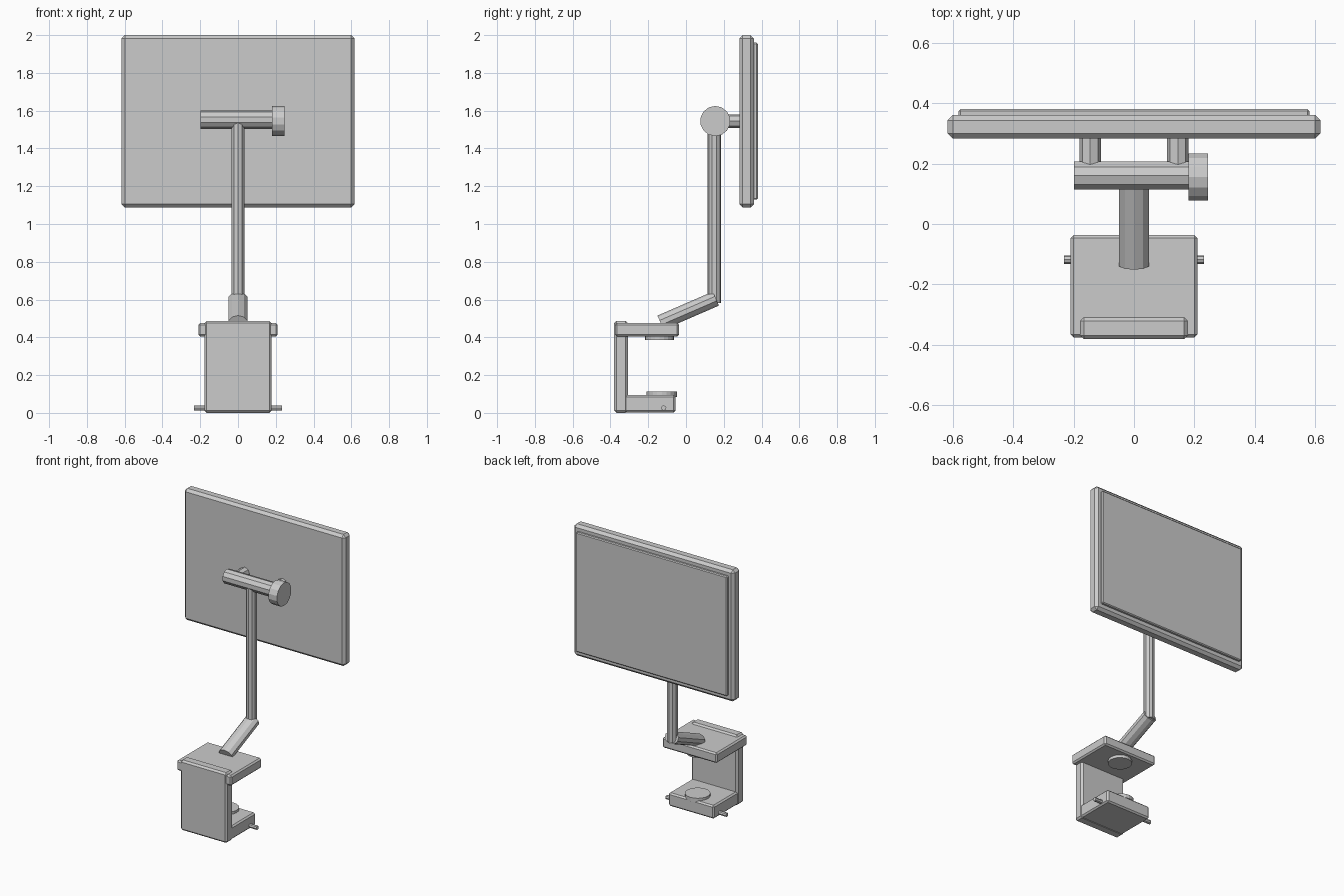
import bpy
from mathutils import Vector

cube = bpy.data.objects.get("Cube")
if cube:
    bpy.data.objects.remove(cube, do_unlink=True)

grey = bpy.data.materials.new("plain_grey")
grey.use_nodes = True
colour = (0.6, 0.6, 0.6, 1)
grey.diffuse_color = colour
grey.node_tree.nodes["Principled BSDF"].inputs["Base Color"].default_value = colour


def finish(name, chamfer=0):
    ob = bpy.context.object
    ob.name = name
    ob.data.materials.append(grey)
    if chamfer:
        bevel = ob.modifiers.new("chamfer", "BEVEL")
        bevel.width = chamfer
        bevel.segments = 1
    return ob


def box(name, low, high, chamfer=0):
    low, high = Vector(low), Vector(high)
    bpy.ops.mesh.primitive_cube_add(size=1, location=(low + high) / 2)
    ob = bpy.context.object
    for v in ob.data.vertices:
        v.co *= high - low
    return finish(name, chamfer)


def rod(name, start, end, radius, sides, flat=1):
    start, end = Vector(start), Vector(end)
    axis = end - start
    bpy.ops.mesh.primitive_cylinder_add(vertices=sides, radius=radius,
                                        depth=axis.length, location=(start + end) / 2)
    ob = bpy.context.object
    for v in ob.data.vertices:
        v.co.y *= flat
    ob.rotation_euler = axis.to_track_quat("Z", "Y").to_euler()
    return finish(name)


# Display panel and raised screen
box("display_housing", (-0.617, 0.282, 1.087), (0.617, 0.36, 2), 0.018)
box("screen", (-0.58, 0.355, 1.13), (0.58, 0.38, 1.96), 0.006)

# Tilt hinge with end knob and two mounts
rod("hinge_bar", (-0.198, 0.16, 1.552), (0.19, 0.16, 1.552), 0.049, 10)
rod("hinge_knob", (0.18, 0.155, 1.545), (0.245, 0.155, 1.545), 0.08, 14)
for side, x in (("right", -0.145), ("left", 0.145)):
    rod(side + "_mount", (x, 0.17, 1.545), (x, 0.29, 1.545), 0.036, 8)

# Support arm
rod("upright_arm", (0, 0.15, 0.582), (0, 0.15, 1.54), 0.036, 10)
rod("lower_arm", (0, -0.135, 0.478), (0, 0.158, 0.605), 0.052, 10, 0.78)

# Desk clamp
box("clamp_back", (-0.178, -0.38, 0), (0.178, -0.308, 0.487), 0.012)
box("clamp_top", (-0.21, -0.375, 0.405), (0.21, -0.037, 0.476), 0.01)
box("clamp_bottom", (-0.175, -0.37, 0.003), (0.175, -0.055, 0.095), 0.01)
rod("upper_pad", (0, -0.14, 0.385), (0, -0.14, 0.415), 0.077, 20)
rod("lower_pad", (0, -0.128, 0.085), (0, -0.128, 0.112), 0.08, 20)
for side, sign in (("right", -1), ("left", 1)):
    rod(side + "_pin", (sign * 0.16, -0.118, 0.026), (sign * 0.232, -0.118, 0.026), 0.014, 8)
